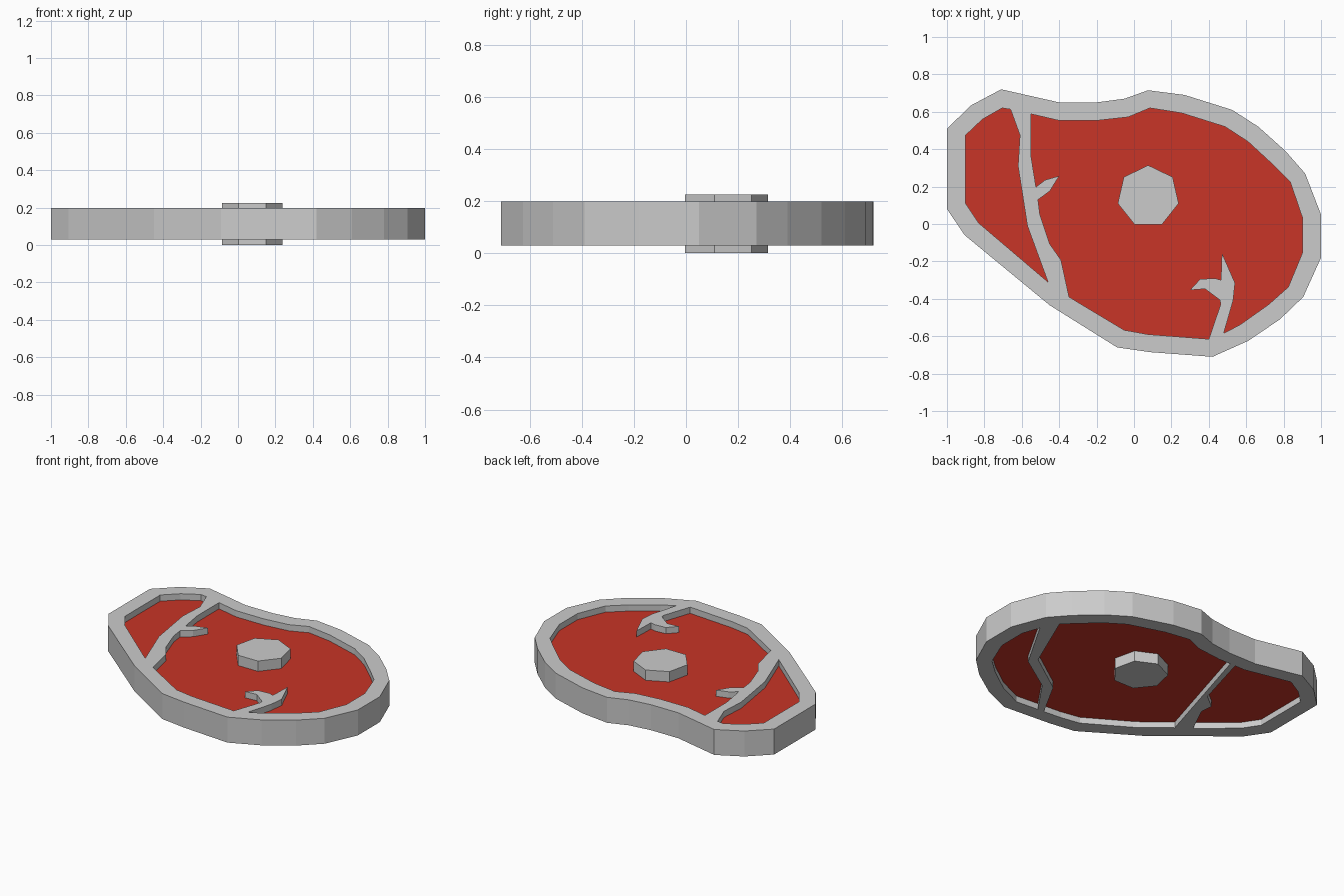
import bpy, bmesh, math

if "Cube" in bpy.data.objects:
    bpy.data.objects.remove(bpy.data.objects["Cube"])

Z_RIM = (0.03, 0.198)     # bottom / top of the fat rim
Z_MEAT = (0.07, 0.157)    # recessed meat surfaces
Z_BONE = (0.0, 0.225)


def signed_area(p):
    return sum(a[0] * b[1] - b[0] * a[1] for a, b in zip(p, p[1:] + p[:1]))


def ccw(p):
    return p if signed_area(p) > 0 else p[::-1]


def wall(bm, loop, z0, z1):
    """Vertical strip; faces outward for a counter-clockwise loop."""
    for a, b in zip(loop, loop[1:] + loop[:1]):
        bm.faces.new([bm.verts.new((*p, z)) for p, z in
                      ((a, z0), (b, z0), (b, z1), (a, z1))])


def cap(bm, loops, z, up):
    """Flat fill of the first loops, with nested loops as holes."""
    edges = []
    for loop in loops:
        vs = [bm.verts.new((*p, z)) for p in loop]
        edges += [bm.edges.new((a, b)) for a, b in zip(vs, vs[1:] + vs[:1])]
    res = bmesh.ops.triangle_fill(bm, edges=edges, use_beauty=True,
                                  normal=(0, 0, up))
    for f in res["geom"]:
        if isinstance(f, bmesh.types.BMFace):
            f.normal_update()
            if f.normal.z * up < 0:
                f.normal_flip()


def finish(name, bm, color=None):
    bmesh.ops.remove_doubles(bm, verts=bm.verts, dist=1e-5)
    me = bpy.data.meshes.new(name)
    bm.to_mesh(me)
    bm.free()
    ob = bpy.data.objects.new(name, me)
    bpy.context.collection.objects.link(ob)
    if color:
        mat = bpy.data.materials.new(name + "_colour")
        mat.diffuse_color = color
        mat.use_nodes = True
        mat.node_tree.nodes["Principled BSDF"].inputs["Base Color"].default_value = mat.diffuse_color
        me.materials.append(mat)


# Outer outline of the steak
outer = ccw([(-.71, .72), (-.40, .65), (-.20, .65), (-.05, .67), (.075, .715),
             (.27, .69), (.525, .61), (.665, .52), (.81, .39), (.915, .27),
             (1, .05), (1, -.18), (.905, -.39), (.78, -.51), (.61, -.625),
             (.42, -.71), (.085, -.685), (-.09, -.66), (-.45, -.435),
             (-.905, -.06), (-1, .08), (-1, .51), (-.87, .635)])

# Inner rim edge, in runs shared by the top and bottom recesses
back = [(-.40, .553), (-.20, .553), (-.03, .572), (.085, .62), (.255, .593),
        (.487, .52), (.61, .44), (.74, .32)]
right = [(.9, .035), (.9, -.155), (.825, -.337), (.72, -.43), (.565, -.54)]
front = [(.075, -.59), (-.053, -.567), (-.347, -.39)]
left = [(-.83, .005), (-.9, .11), (-.9, .475), (-.81, .56), (-.705, .62)]

# Fat veins on the top side
forked_vein = [(.48, -.583), (.53, -.41), (.54, -.315), (.47, -.155),
               (.465, -.30), (.433, -.29), (.353, -.295), (.30, -.353),
               (.38, -.347), (.46, -.407), (.463, -.43), (.40, -.615)]
long_vein = [(-.39, -.193), (-.45, -.107), (-.503, .05), (-.513, .13),
             (-.45, .176), (-.40, .257), (-.476, .235), (-.524, .198),
             (-.55, .36), (-.55, .588)]
top_holes = [
    left + [(-.66, .613), (-.61, .475), (-.62, .31), (-.57, -.01), (-.46, -.31)],
    back + [(.835, .225)] + right + forked_vein + front + long_vein]

# Different veins on the underside
bottom_holes = [
    left + [(-.40, .553), (-.325, .553), (-.434, .166), (-.529, .09),
            (-.521, .006), (-.613, -.18)],
    [(-.287, .553)] + back[1:] + [(.80, .26), (.625, -.147), (.341, -.345),
                                  (.2, -.60)] + front + [(-.524, -.245)],
    [(.86, .15)] + right + [(.40, -.615), (.245, -.603), (.407, -.369),
                            (.655, -.204)]]

# Seven-sided bone
bone = [(.076 + .167 * math.cos(math.pi / 2 + i * math.tau / 7),
         .147 + .167 * math.sin(math.pi / 2 + i * math.tau / 7))
        for i in range(7)]

sides = [(ccw(h), 1, 1) for h in top_holes] + [(ccw(h), 0, -1) for h in bottom_holes]

# Fat rim: outer wall, pierced caps and recess walls
bm = bmesh.new()
wall(bm, outer, *Z_RIM)
cap(bm, [outer] + top_holes, Z_RIM[1], 1)
cap(bm, [outer] + bottom_holes, Z_RIM[0], -1)
for hole, i, up in sides:
    wall(bm, hole[::-1], *sorted((Z_RIM[i], Z_MEAT[i])))
finish("fat_rim", bm)

# Meat: recess floors, the main one on each side opened for the bone
bm = bmesh.new()
for hole, i, up in sides:
    xs = [p[0] for p in hole]
    holds_bone = min(xs) < 0 < max(xs)
    cap(bm, [hole, bone] if holds_bone else [hole], Z_MEAT[i], up)
finish("meat", bm, (0.58, 0.035, 0.02, 1))

# Bone: a stud on each side
bm = bmesh.new()
for i, up in ((1, 1), (0, -1)):
    wall(bm, bone, *sorted((Z_MEAT[i], Z_BONE[i])))
    cap(bm, [bone], Z_BONE[i], up)
finish("bone", bm)
